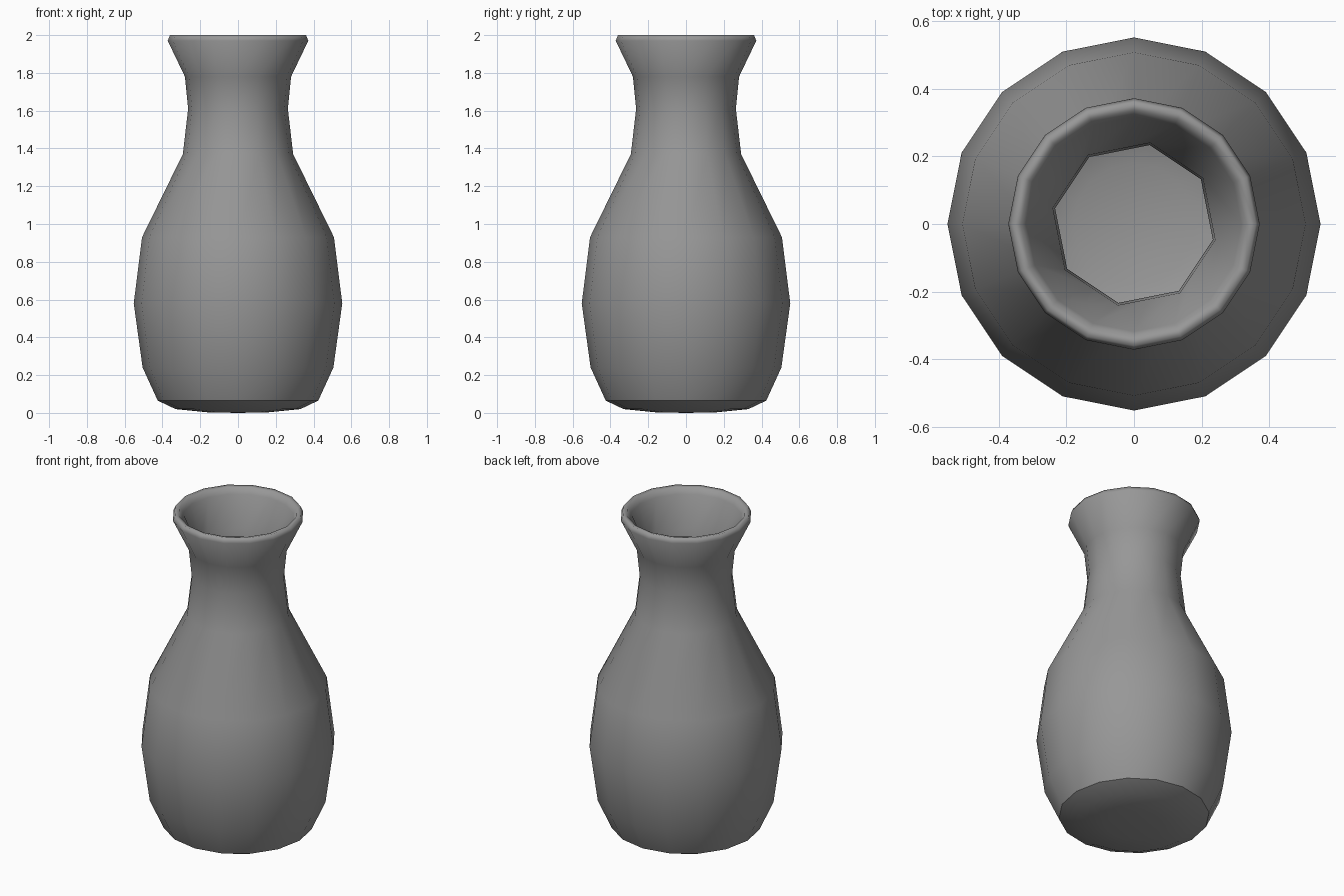
import bpy
import bmesh
import math

cube = bpy.data.objects.get("Cube")
if cube:
    bpy.data.objects.remove(cube, do_unlink=True)

SIDES = 16

# Profiles as (radius, height), outside going up and inside going down
OUTER = [(0.16, 0.003), (0.33, 0.02), (0.425, 0.065), (0.505, 0.24),
         (0.552, 0.58), (0.508, 0.93), (0.292, 1.37), (0.264, 1.61),
         (0.281, 1.78), (0.372, 1.97), (0.36, 2.0)]
LIP = [(0.335, 1.995), (0.318, 1.96)]
THROAT = [(0.245, 1.78), (0.238, 1.61), (0.258, 1.38)]
CAVITY = [(0.465, 0.93), (0.51, 0.58), (0.465, 0.27), (0.38, 0.12), (0.18, 0.06)]

clay = bpy.data.materials.new("grey clay")
clay.use_nodes = True
grey = (0.31, 0.31, 0.31, 1.0)
clay.diffuse_color = grey
bsdf = next(n for n in clay.node_tree.nodes if n.type == 'BSDF_PRINCIPLED')
bsdf.inputs["Base Color"].default_value = grey
bsdf.inputs["Roughness"].default_value = 0.8

bm = bmesh.new()


def ring(radius, height, octagon=False):
    """One loop of vertices; the octagon is turned by half a side."""
    loop = []
    for i in range(SIDES):
        angle = math.tau * (i + 0.5 * octagon) / SIDES
        r = radius
        if octagon and i % 2 == 0:
            r *= math.cos(math.pi / 8)
        loop.append(bm.verts.new((r * math.cos(angle), r * math.sin(angle), height)))
    return loop


def cap(loop, height, flip):
    centre = bm.verts.new((0, 0, height))
    for i in range(SIDES):
        a, b = loop[i], loop[(i + 1) % SIDES]
        bm.faces.new((a, b, centre) if flip else (b, a, centre))


# Outer wall, rolled lip, narrow eight-sided throat and hollow belly
loops = [ring(r, z) for r, z in OUTER + LIP]
loops += [ring(r, z, True) for r, z in THROAT]
loops += [ring(r, z) for r, z in CAVITY]
for low, high in zip(loops, loops[1:]):
    for i in range(SIDES):
        j = (i + 1) % SIDES
        bm.faces.new((low[i], low[j], high[j], high[i]))

# Underside and inner floor
cap(loops[0], 0.0, False)
cap(loops[-1], 0.05, True)

for face in bm.faces:
    face.smooth = True

# Crisp edge around the foot
foot = loops[2]
for i in range(SIDES):
    bm.edges.get((foot[i], foot[(i + 1) % SIDES])).smooth = False

bmesh.ops.recalc_face_normals(bm, faces=bm.faces)
mesh = bpy.data.meshes.new("vase")
bm.to_mesh(mesh)
bm.free()
mesh.materials.append(clay)
vase = bpy.data.objects.new("vase", mesh)
bpy.context.collection.objects.link(vase)
